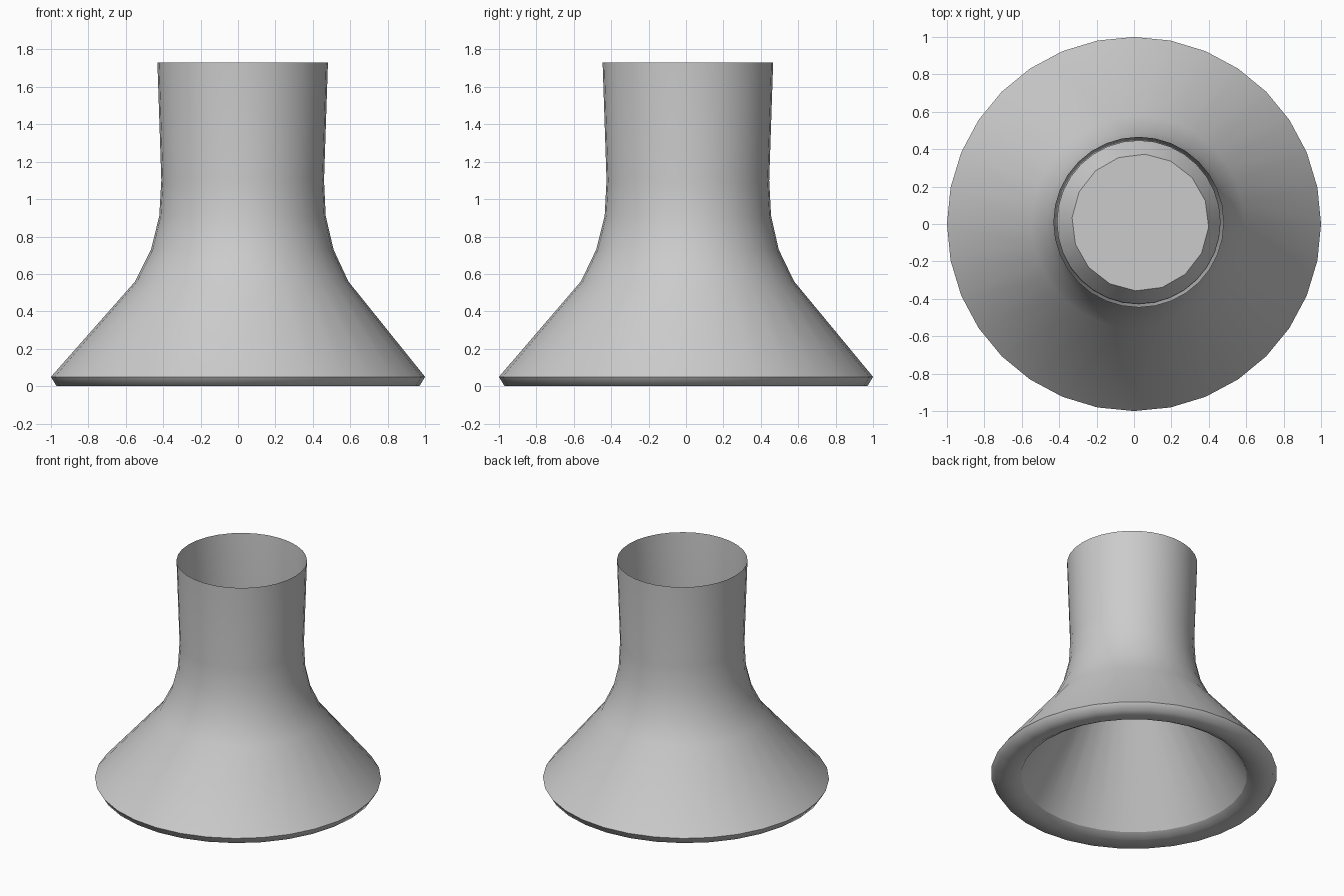
import bpy, bmesh
from math import sin, cos, pi, radians

if "Cube" in bpy.data.objects:
    bpy.data.objects.remove(bpy.data.objects["Cube"])

SIDES = 32


def ring(bm, r, z, cx=0.0, cy=0.0, turn=0.0, coarse=False):
    """One horizontal ring; coarse puts every second point on a 16-gon's chord."""
    pts = []
    for i in range(SIDES):
        a = 2 * pi * i / SIDES + turn
        k = r * (cos(2 * pi / SIDES) if coarse and i % 2 else 1)
        pts.append(bm.verts.new((cx + k * cos(a), cy + k * sin(a), z)))
    return pts


def loft(name, rings, angle, cap=False):
    bm = bmesh.new()
    loops = [ring(bm, *r) for r in rings]
    for a, b in zip(loops, loops[1:]):
        for i in range(SIDES):
            j = (i + 1) % SIDES
            bm.faces.new((a[i], a[j], b[j], b[i]))
    if cap:
        bm.faces.new(loops[-1])
    mesh = bpy.data.meshes.new(name)
    bm.to_mesh(mesh)
    bm.free()
    ob = bpy.data.objects.new(name, mesh)
    bpy.context.collection.objects.link(ob)
    bpy.ops.object.select_all(action='DESELECT')
    ob.select_set(True)
    bpy.context.view_layer.objects.active = ob
    bpy.ops.object.shade_smooth_by_angle(angle=radians(angle))
    return ob


# Outer shell: rolled bottom lip, flared skirt, open neck
loft("flared_shell", [
    (0.79, 0.03),
    (0.84, 0.0),
    (0.97, 0.0),
    (1.0, 0.05),
    (0.57, 0.56, 0.02, 0.008),
    (0.488, 0.73, 0.023, 0.008),
    (0.445, 0.91, 0.024, 0.01),
    (0.435, 1.10, 0.025, 0.01),
    (0.456, 1.73, 0.025, 0.01),
], 65)

# Inner cone closing the cavity, with a flat cap seen down the neck
loft("inner_cone", [
    (0.79, 0.03),
    (0.366, 0.74, 0.034, 0.008, radians(-4), True),
], 40, cap=True)
